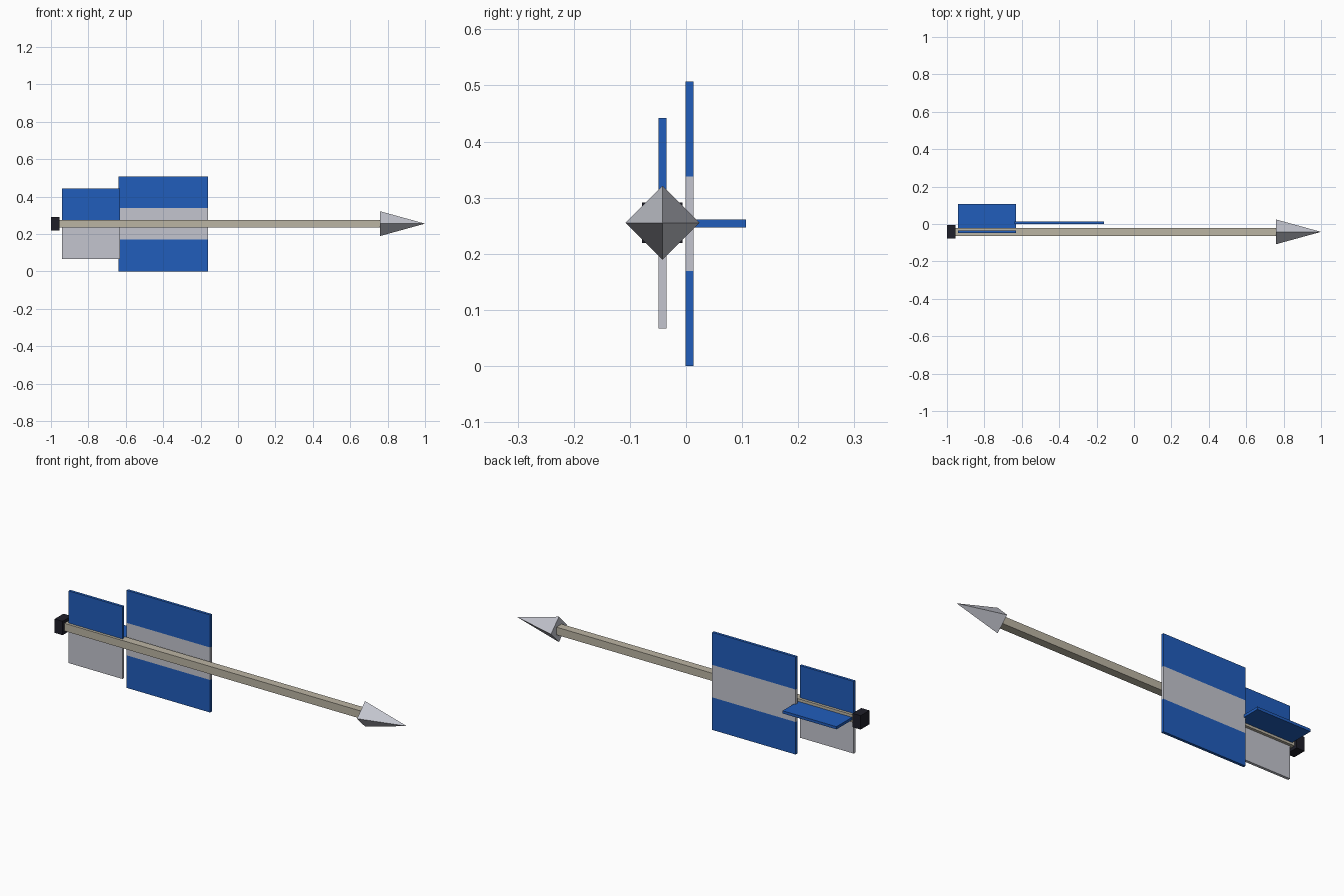
import bpy, bmesh
from math import radians
from mathutils import Matrix, Vector

cube = bpy.data.objects.get("Cube")
if cube:
    bpy.data.objects.remove(cube, do_unlink=True)


def material(name, rgb):
    m = bpy.data.materials.new(name)
    m.use_nodes = True
    m.diffuse_color = (*rgb, 1)
    m.node_tree.nodes["Principled BSDF"].inputs["Base Color"].default_value = (*rgb, 1)
    return m


BLUE = material("blue", (0.015, 0.11, 0.5))
GREY = material("pale_grey", (0.55, 0.56, 0.62))
WOOD = material("wood", (0.5, 0.46, 0.37))
BLACK = material("black", (0.013, 0.013, 0.022))

AXIS_Y, AXIS_Z = -0.042, 0.255
FIN_X = (-0.94, -0.63)
THICK = 0.007


def finish(name, bm, mats):
    bmesh.ops.recalc_face_normals(bm, faces=bm.faces)
    me = bpy.data.meshes.new(name)
    bm.to_mesh(me)
    bm.free()
    for m in mats:
        me.materials.append(m)
    ob = bpy.data.objects.new(name, me)
    bpy.context.collection.objects.link(ob)
    return ob


def box(name, xs, ys, zs, mats, cuts=(), rule=None):
    """Box between limits, cut at heights, with faces coloured by rule(height)."""
    bm = bmesh.new()
    lo, hi = Vector((xs[0], ys[0], zs[0])), Vector((xs[1], ys[1], zs[1]))
    bmesh.ops.create_cube(bm, size=1, matrix=Matrix.Translation((lo + hi) / 2)
                          @ Matrix.Diagonal((*(hi - lo), 1)))
    for z in cuts:
        bmesh.ops.bisect_plane(bm, geom=bm.verts[:] + bm.edges[:] + bm.faces[:],
                               plane_co=(0, 0, z), plane_no=(0, 0, 1))
    if rule:
        for f in bm.faces:
            f.material_index = rule(f.calc_center_median().z)
    return finish(name, bm, mats)


def around(centre, half):
    return centre - half, centre + half


# Shaft and nock
box("shaft", (-0.955, 0.77), around(AXIS_Y, 0.021), around(AXIS_Z, 0.02), [WOOD])
box("nock", (-1.0, -0.954), around(AXIS_Y, 0.036), around(AXIS_Z, 0.036), [BLACK])

# Four-sided arrowhead
bm = bmesh.new()
bmesh.ops.create_cone(bm, cap_ends=True, segments=4, radius1=0.066, radius2=0, depth=0.24,
                      matrix=Matrix.Translation((0.88, AXIS_Y, AXIS_Z))
                      @ Matrix.Rotation(radians(90), 4, "Y"))
bmesh.ops.remove_doubles(bm, verts=bm.verts, dist=0.0001)
finish("arrowhead", bm, [GREY])

# Tail fins: upright pair, blue above and grey below, and one at the back
box("upright_fins", FIN_X, around(AXIS_Y, THICK), (0.067, 0.442), [BLUE, GREY],
    cuts=[AXIS_Z], rule=lambda z: int(z < AXIS_Z - 0.001))
box("back_fin", FIN_X, (AXIS_Y, 0.107), around(AXIS_Z - 0.001, THICK), [BLUE])

# Striped banner plate behind the shaft
box("banner", (-0.64, -0.16), (-0.001, 0.013), (0, 0.507), [BLUE, GREY],
    cuts=[0.169, 0.338], rule=lambda z: int(0.169 < z < 0.338))
